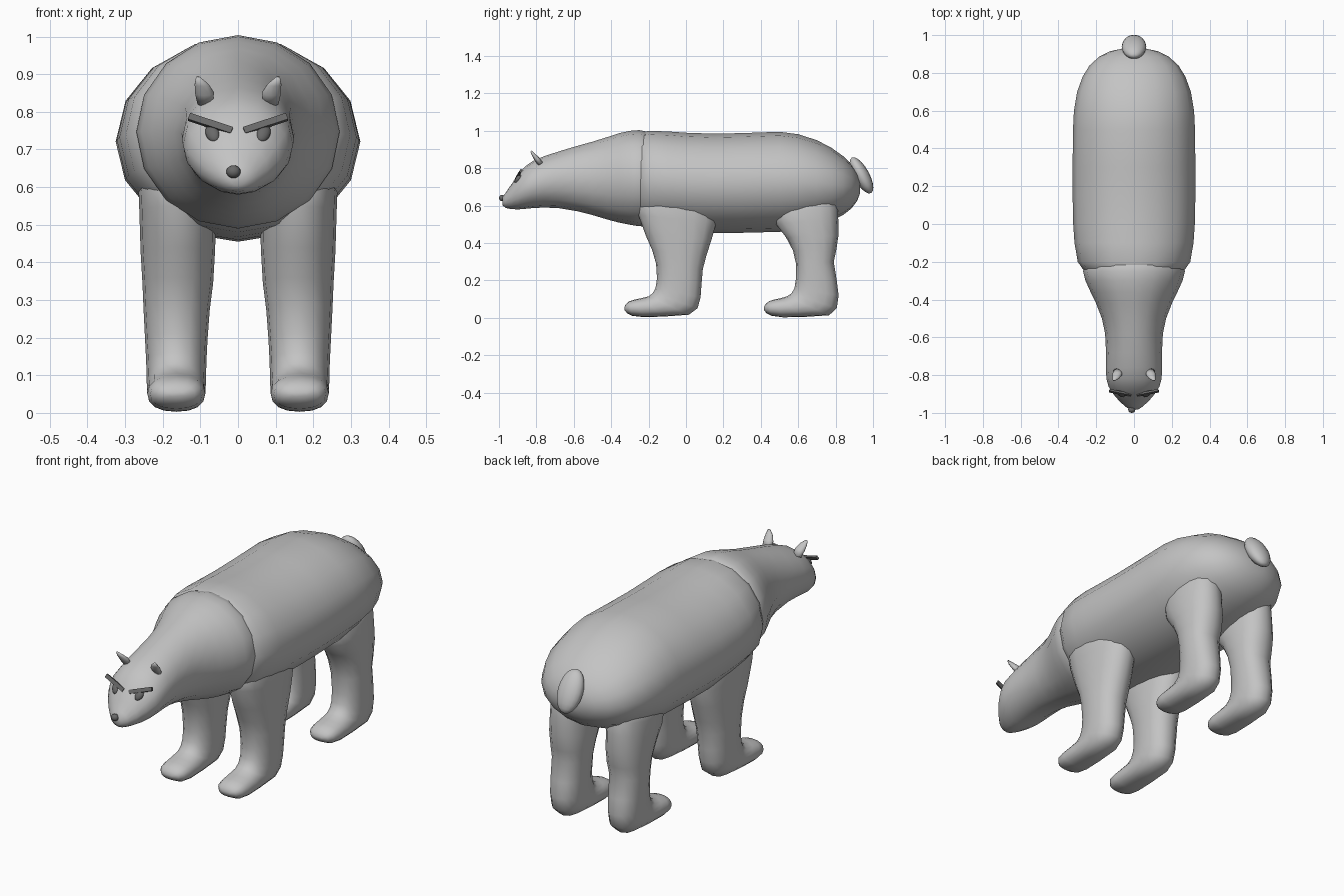
import bpy, bmesh, math
from mathutils import Vector, Matrix


def material(name, v):
    m = bpy.data.materials.new(name)
    m.diffuse_color = (v, v, v, 1)
    return m


FUR = material("light grey fur", 0.55)
DARK = material("dark grey", 0.14)


def finish(name, bm, mat, smooth=True):
    bmesh.ops.recalc_face_normals(bm, faces=bm.faces)
    for f in bm.faces:
        f.smooth = smooth
    me = bpy.data.meshes.new(name)
    bm.to_mesh(me)
    bm.free()
    me.materials.append(mat)
    ob = bpy.data.objects.new(name, me)
    bpy.context.collection.objects.link(ob)
    return ob


def loft(name, rings, cx=0, sides=16, power=2.0, mat=FUR):
    """Rings are (y1, z1, y2, z2, half_width[, x_shift]): an oval spanning two side-view points."""
    bm = bmesh.new()
    loops = []
    for r in rings:
        a, b = Vector((0, r[0], r[1])), Vector((0, r[2], r[3]))
        mid, half = (a + b) / 2, (a - b) / 2
        x0 = cx + (r[5] if len(r) > 5 else 0)
        loop = []
        for i in range(sides):
            t = 2 * math.pi * i / sides
            c, s = math.cos(t), math.sin(t)
            c = math.copysign(abs(c) ** (2 / power), c)
            s = math.copysign(abs(s) ** (2 / power), s)
            loop.append(bm.verts.new(mid + half * c + Vector((x0 + r[4] * s, 0, 0))))
        loops.append(loop)
    for p, q in zip(loops, loops[1:]):
        for i in range(sides):
            j = (i + 1) % sides
            bm.faces.new((p[i], p[j], q[j], q[i]))
    bm.faces.new(loops[0])
    bm.faces.new(loops[-1])
    return finish(name, bm, mat)


def ellipsoid(name, loc, size, rot=(0, 0, 0), mat=FUR):
    bm = bmesh.new()
    bmesh.ops.create_uvsphere(bm, u_segments=16, v_segments=10, radius=1)
    m = Matrix.Translation(loc)
    for angle, axis in zip(rot, "XYZ"):
        m = m @ Matrix.Rotation(angle, 4, axis)
    bm.transform(m @ Matrix.Diagonal((*size, 1)))
    return finish(name, bm, mat)


def upright(rows):
    # (y, top, bottom, half width) to vertical rings
    return [(y, t, y, b, w) for y, t, b, w in rows]


# Body barrel, rounded at both ends
loft("body", upright([
    (-0.36, 0.80, 0.66, 0.07), (-0.33, 0.90, 0.58, 0.15), (-0.28, 0.97, 0.51, 0.22),
    (-0.24, 0.99, 0.49, 0.27), (-0.20, 1.00, 0.48, 0.298), (-0.10, 0.997, 0.468, 0.315),
    (0.0, 0.99, 0.46, 0.322), (0.15, 0.985, 0.455, 0.325), (0.3, 0.988, 0.455, 0.325),
    (0.5, 0.995, 0.46, 0.323), (0.6, 0.982, 0.472, 0.318), (0.7, 0.95, 0.495, 0.301),
    (0.78, 0.908, 0.522, 0.272), (0.84, 0.865, 0.55, 0.235), (0.885, 0.82, 0.585, 0.185),
    (0.915, 0.775, 0.625, 0.125), (0.93, 0.73, 0.665, 0.055)]))

# Neck and head in one tapering form
loft("neck_and_head", upright([
    (-0.15, 0.96, 0.53, 0.22), (-0.22, 0.998, 0.495, 0.262), (-0.25, 1.004, 0.49, 0.27),
    (-0.30, 1.0, 0.498, 0.257), (-0.36, 0.987, 0.51, 0.23), (-0.42, 0.967, 0.526, 0.201),
    (-0.50, 0.942, 0.55, 0.17), (-0.58, 0.92, 0.57, 0.153), (-0.68, 0.89, 0.587, 0.148),
    (-0.76, 0.864, 0.59, 0.149), (-0.82, 0.838, 0.587, 0.146), (-0.86, 0.81, 0.583, 0.135),
    (-0.90, 0.765, 0.58, 0.11), (-0.935, 0.712, 0.582, 0.08), (-0.965, 0.668, 0.588, 0.048),
    (-0.982, 0.645, 0.604, 0.022)]))

# Each leg ring runs from the shin side to the heel side, turning into the foot
FRONT_LEG = [
    (-0.22, 0.70, 0.15, 0.66, 0.08, 0.01), (-0.262, 0.60, 0.165, 0.57, 0.102, 0.002),
    (-0.255, 0.55, 0.162, 0.51, 0.102, 0), (-0.215, 0.44, 0.137, 0.42, 0.099, 0),
    (-0.18, 0.36, 0.108, 0.33, 0.094, 0), (-0.16, 0.29, 0.09, 0.26, 0.088, 0.003),
    (-0.155, 0.21, 0.083, 0.18, 0.083, 0.004), (-0.163, 0.16, 0.078, 0.11, 0.080, 0.004),
    (-0.178, 0.132, 0.062, 0.052, 0.079, 0.004), (-0.20, 0.115, 0.015, 0.017, 0.078, 0.004),
    (-0.24, 0.105, -0.12, 0.007, 0.078, 0.004), (-0.275, 0.098, -0.225, 0.004, 0.077, 0.004),
    (-0.305, 0.088, -0.288, 0.011, 0.069, 0.004), (-0.323, 0.072, -0.315, 0.025, 0.05, 0.004),
    (-0.330, 0.056, -0.329, 0.042, 0.02, 0.004)]
REAR_LEG = [
    (0.50, 0.66, 0.78, 0.68, 0.07, 0.01), (0.468, 0.55, 0.81, 0.60, 0.098, 0),
    (0.482, 0.50, 0.814, 0.53, 0.1, 0), (0.535, 0.43, 0.815, 0.44, 0.099, 0),
    (0.572, 0.36, 0.803, 0.36, 0.094, 0), (0.588, 0.29, 0.79, 0.30, 0.088, 0.003),
    (0.588, 0.21, 0.806, 0.20, 0.083, 0.004), (0.58, 0.16, 0.816, 0.12, 0.080, 0.004),
    (0.565, 0.132, 0.806, 0.052, 0.079, 0.004), (0.54, 0.115, 0.765, 0.014, 0.078, 0.004),
    (0.505, 0.105, 0.63, 0.005, 0.078, 0.004), (0.47, 0.098, 0.52, 0.003, 0.077, 0.004),
    (0.442, 0.088, 0.458, 0.011, 0.069, 0.004), (0.424, 0.072, 0.43, 0.025, 0.05, 0.004),
    (0.416, 0.056, 0.417, 0.042, 0.02, 0.004)]

for side, s in (("left", 1), ("right", -1)):
    for part, rings in (("front_leg", FRONT_LEG), ("rear_leg", REAR_LEG)):
        loft(f"{part}_{side}", [(*r[:5], r[5] * s) for r in rings], cx=s * 0.16, power=2.3)

    # Leaf-shaped ear leaning outwards
    loft(f"ear_{side}", [
        (-0.765, 0.83, -0.79, 0.815, 0.022, 0), (-0.785, 0.858, -0.81, 0.843, 0.026, s * 0.002),
        (-0.808, 0.878, -0.824, 0.868, 0.019, s * 0.010),
        (-0.825, 0.894, -0.832, 0.889, 0.006, s * 0.019)], cx=s * 0.087, sides=10)

    # Eye and slanted brow bar
    ellipsoid(f"eye_{side}", (s * 0.068, -0.899, 0.743), (0.018, 0.012, 0.027),
              (-0.6, s * 0.35, s * 0.3), DARK)
    bm = bmesh.new()
    bmesh.ops.create_cube(bm, size=1)
    bm.transform(Matrix.Translation((s * 0.073, -0.894, 0.768))
                 @ Matrix.Rotation(s * 0.2, 4, "Z") @ Matrix.Rotation(-s * 0.31, 4, "Y")
                 @ Matrix.Rotation(-0.5, 4, "X") @ Matrix.Diagonal((0.122, 0.012, 0.019, 1)))
    finish(f"brow_{side}", bm, DARK, smooth=False)

# Nose and tail
ellipsoid("nose", (-0.012, -0.983, 0.641), (0.019, 0.017, 0.017), mat=DARK)
ellipsoid("tail", (0, 0.938, 0.762), (0.065, 0.042, 0.108), (0.5, 0, 0))
